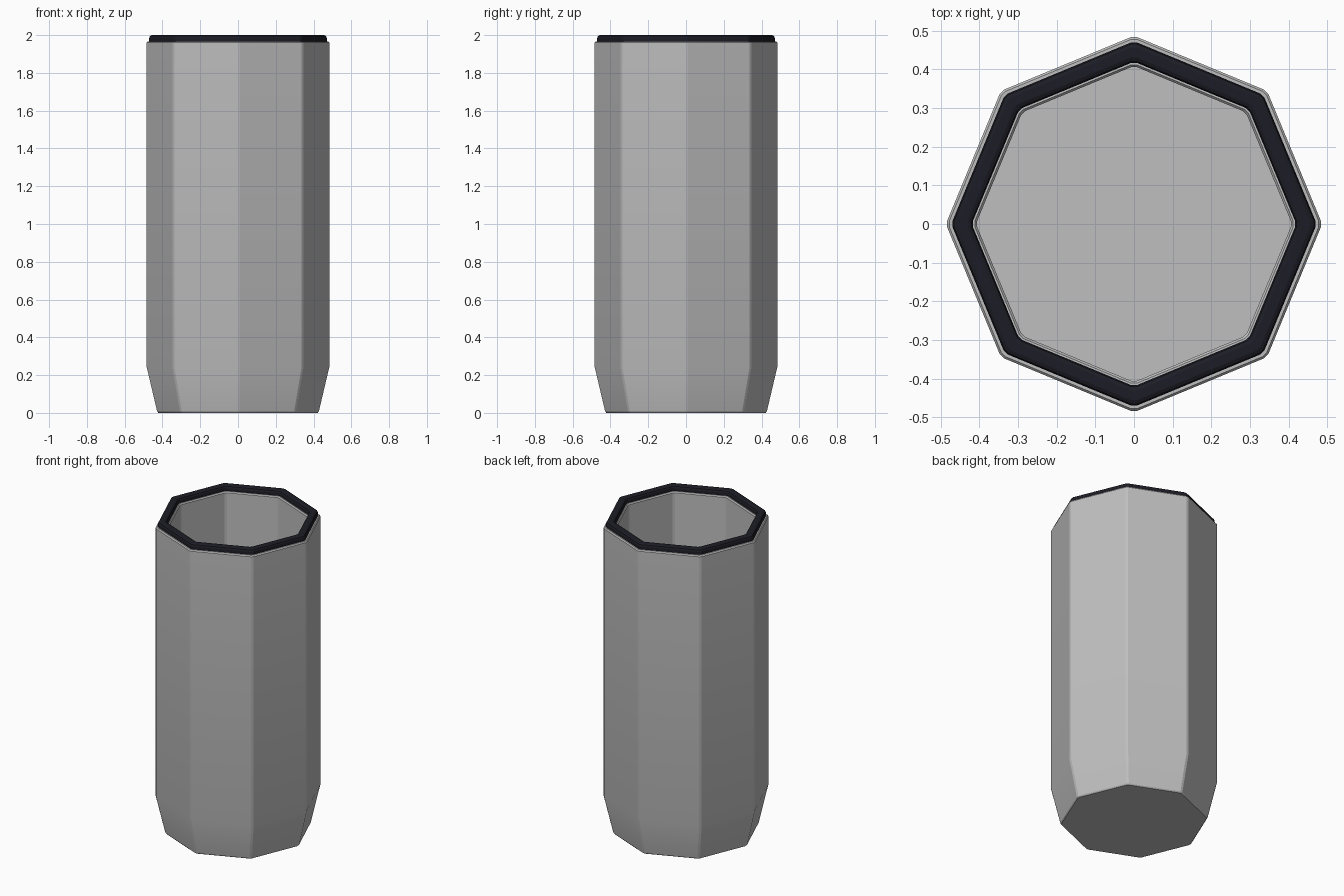
import bpy, bmesh, math
from mathutils import Vector

old = bpy.data.objects.get("Cube")
if old:
    bpy.data.objects.remove(old, do_unlink=True)

SIDES = 8


def material(name, rgb):
    m = bpy.data.materials.new(name)
    m.use_nodes = True
    m.diffuse_color = (*rgb, 1)
    bsdf = m.node_tree.nodes["Principled BSDF"]
    bsdf.inputs["Base Color"].default_value = (*rgb, 1)
    bsdf.inputs["Roughness"].default_value = 0.6
    return m


def octagon(radius, z, cut=0.008):
    """Octagon with a corner on each axis and finely chamfered corners."""
    corners = [Vector((radius * math.cos(2 * math.pi * i / SIDES),
                       radius * math.sin(2 * math.pi * i / SIDES), z))
               for i in range(SIDES)]
    ring = []
    for i, c in enumerate(corners):
        for other in (corners[i - 1], corners[(i + 1) % SIDES]):
            ring.append(c + (other - c).normalized() * cut)
    return ring


def lathe(name, profile, mat, closed=False):
    """Skin octagon rings along a (radius, z) profile; cap the ends or loop."""
    bm = bmesh.new()
    rings = [[bm.verts.new(p) for p in octagon(r, z)] for r, z in profile]
    pairs = list(zip(rings, rings[1:]))
    if closed:
        pairs.append((rings[-1], rings[0]))
    for a, b in pairs:
        n = len(a)
        for i in range(n):
            j = (i + 1) % n
            bm.faces.new((a[i], a[j], b[j], b[i]))
    if not closed:
        bm.faces.new(list(reversed(rings[0])))
        bm.faces.new(rings[-1])
    bmesh.ops.recalc_face_normals(bm, faces=bm.faces)
    mesh = bpy.data.meshes.new(name)
    bm.to_mesh(mesh)
    bm.free()
    mesh.materials.append(mat)
    ob = bpy.data.objects.new(name, mesh)
    bpy.context.collection.objects.link(ob)
    bpy.ops.object.select_all(action="DESELECT")
    ob.select_set(True)
    bpy.context.view_layer.objects.active = ob
    bpy.ops.object.shade_smooth_by_angle(angle=math.radians(20))
    return ob


grey = material("light grey", (0.52, 0.52, 0.52))
dark = material("dark navy", (0.012, 0.012, 0.019))

# Hollow cup: base, tapered foot, straight wall, lip, inner wall and floor
lathe("cup_body", [
    (0.425, 0.0), (0.431, 0.007), (0.487, 0.245), (0.487, 1.96),
    (0.481, 1.967), (0.415, 1.967), (0.409, 1.96), (0.409, 0.05),
], grey)

# Rounded dark band sitting on the lip
lathe("rim_band", [
    (0.473, 1.955), (0.473, 1.985), (0.469, 1.995), (0.459, 2.0),
    (0.434, 2.0), (0.424, 1.995), (0.420, 1.985), (0.420, 1.955),
], dark, closed=True)
